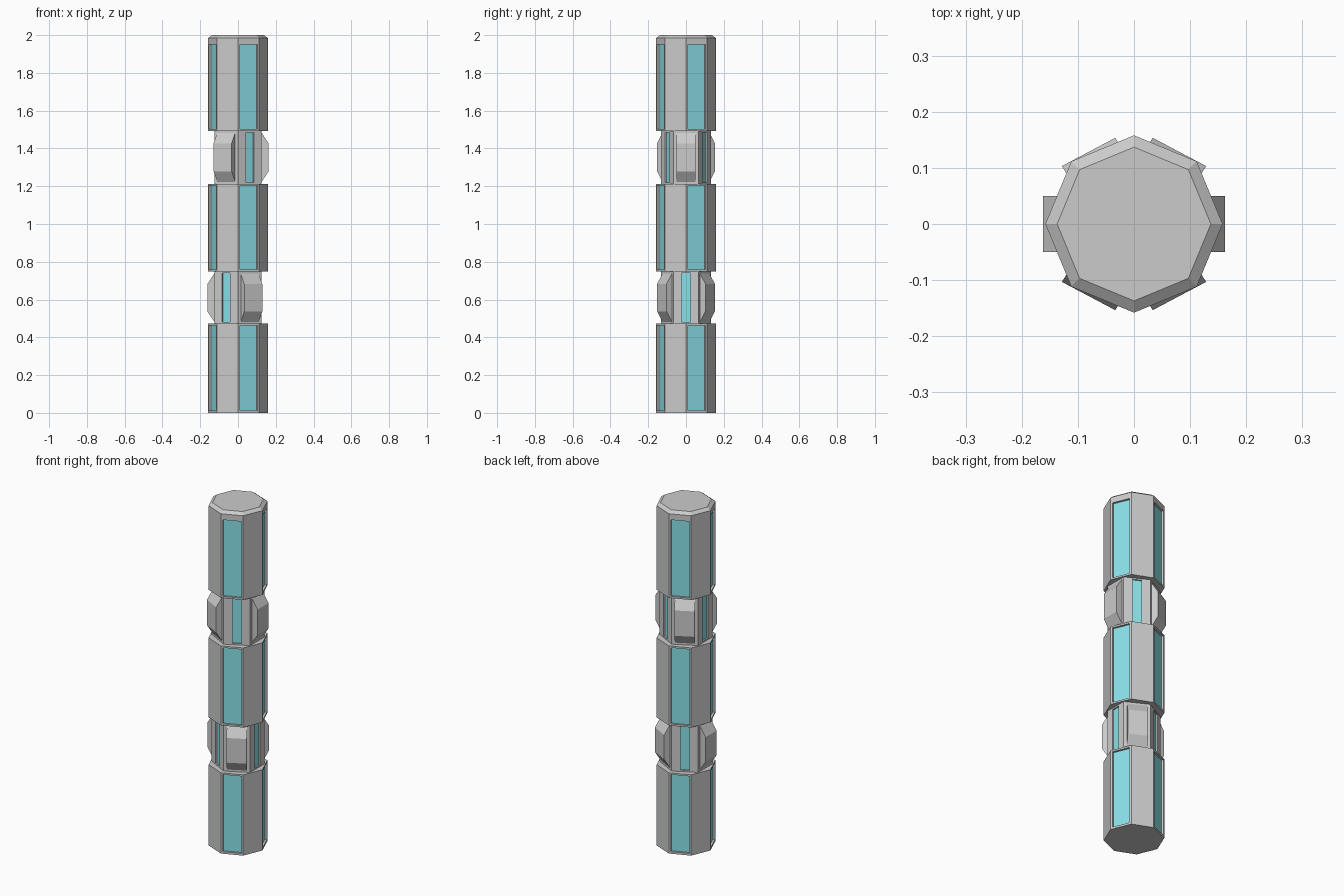
import bpy, bmesh
from math import cos, sin, pi, radians
from mathutils import Vector

if "Cube" in bpy.data.objects:
    bpy.data.objects.remove(bpy.data.objects["Cube"])

SQUASH = 0.915                      # the hexagonal necks are slightly flattened in y

cyan = bpy.data.materials.new("cyan_panel")
cyan.diffuse_color = (0.25, 0.75, 0.8, 1)
cyan.use_nodes = True
cyan.node_tree.nodes["Principled BSDF"].inputs["Base Color"].default_value = cyan.diffuse_color
grey = bpy.data.materials.new("grey_shell")
grey.diffuse_color = (0.8, 0.8, 0.8, 1)
grey.use_nodes = True
grey.node_tree.nodes["Principled BSDF"].inputs["Base Color"].default_value = grey.diffuse_color


def finish(bm, name):
    me = bpy.data.meshes.new(name)
    bm.to_mesh(me)
    bm.free()
    me.materials.append(grey)
    me.materials.append(cyan)
    ob = bpy.data.objects.new(name, me)
    bpy.context.collection.objects.link(ob)
    return ob


def prism(sides, rings, phase=0.0, sy=1.0):
    """Closed prism from (radius, z) rings; returns it and the faces of the lowest band."""
    bm = bmesh.new()
    loops = []
    for r, z in rings:
        loops.append([bm.verts.new((r * cos(phase + 2 * pi * i / sides),
                                    r * sin(phase + 2 * pi * i / sides) * sy, z))
                      for i in range(sides)])
    band = []
    for k, (a, b) in enumerate(zip(loops, loops[1:])):
        for i in range(sides):
            j = (i + 1) % sides
            f = bm.faces.new((a[i], a[j], b[j], b[i]))
            if k == 0:
                band.append(f)
    bm.faces.new(loops[0][::-1])
    bm.faces.new(loops[-1])
    bm.normal_update()
    return bm, band


def recess(bm, face, half_width, z0, z1, depth):
    """Sink a cyan rectangular pocket into an upright face."""
    n = face.normal.copy()
    c = face.calc_center_median()
    t = Vector((0, 0, 1)).cross(n).normalized()
    for d in (0, depth):
        bmesh.ops.inset_individual(bm, faces=[face], thickness=0.002, depth=0)
        for v in face.verts:
            side = 1 if (v.co - c).dot(t) > 0 else -1
            z = z1 if v.co.z > c.z else z0
            p = c + t * side * half_width - n * d
            v.co = (p.x, p.y, z)
    face.material_index = 1


# Octagonal column segments with alternate faces holding cyan panels
R = 0.158
segments = [
    ("lower_segment", [(R, 0.0), (R, 0.472)], 0.012, 0.462),
    ("middle_segment", [(R, 0.748), (R, 1.213)], 0.758, 1.203),
    ("upper_segment", [(R, 1.493), (R, 1.985), (0.137, 2.0)], 1.503, 1.95),
]
for name, rings, z0, z1 in segments:
    bm, band = prism(8, rings)
    for f in band[::2]:
        recess(bm, f, 0.05, z0, z1, 0.012)
    finish(bm, name)


def block(name, angle, z0, z1):
    """Raised block with sloping top and bottom, standing out from a neck face."""
    profile = [(0.115, z0), (0.125, z0), (0.162, z0 + 0.056),
               (0.162, z1 - 0.056), (0.125, z1), (0.115, z1)]
    bm = bmesh.new()
    ends = []
    for w in (-0.055, 0.055):
        ends.append([bm.verts.new((r * cos(angle) - w * sin(angle),
                                   (r * sin(angle) + w * cos(angle)) * SQUASH, z))
                     for r, z in profile])
    a, b = ends
    for i in range(6):
        j = (i + 1) % 6
        bm.faces.new((a[i], a[j], b[j], b[i]))
    bm.faces.new(a[::-1])
    bm.faces.new(b)
    bmesh.ops.recalc_face_normals(bm, faces=bm.faces)
    finish(bm, name)


# Hexagonal necks: blocks and cyan strips alternate around the sides
for name, z0, z1, first in (("lower_neck", 0.472, 0.748, 60),
                            ("upper_neck", 1.213, 1.493, 0)):
    hex_r = 0.125 / cos(pi / 6)
    bm, band = prism(6, [(hex_r, z0), (hex_r, z1)], -pi / 6, SQUASH)
    strips = band[0::2] if first == 60 else band[1::2]
    for f in strips:
        recess(bm, f, 0.024, z0 + 0.008, z1 - 0.008, 0.008)
    finish(bm, name)
    for k in range(3):
        block(f"{name}_block_{k + 1}", radians(first + 120 * k), z0 + 0.01, z1 - 0.01)
